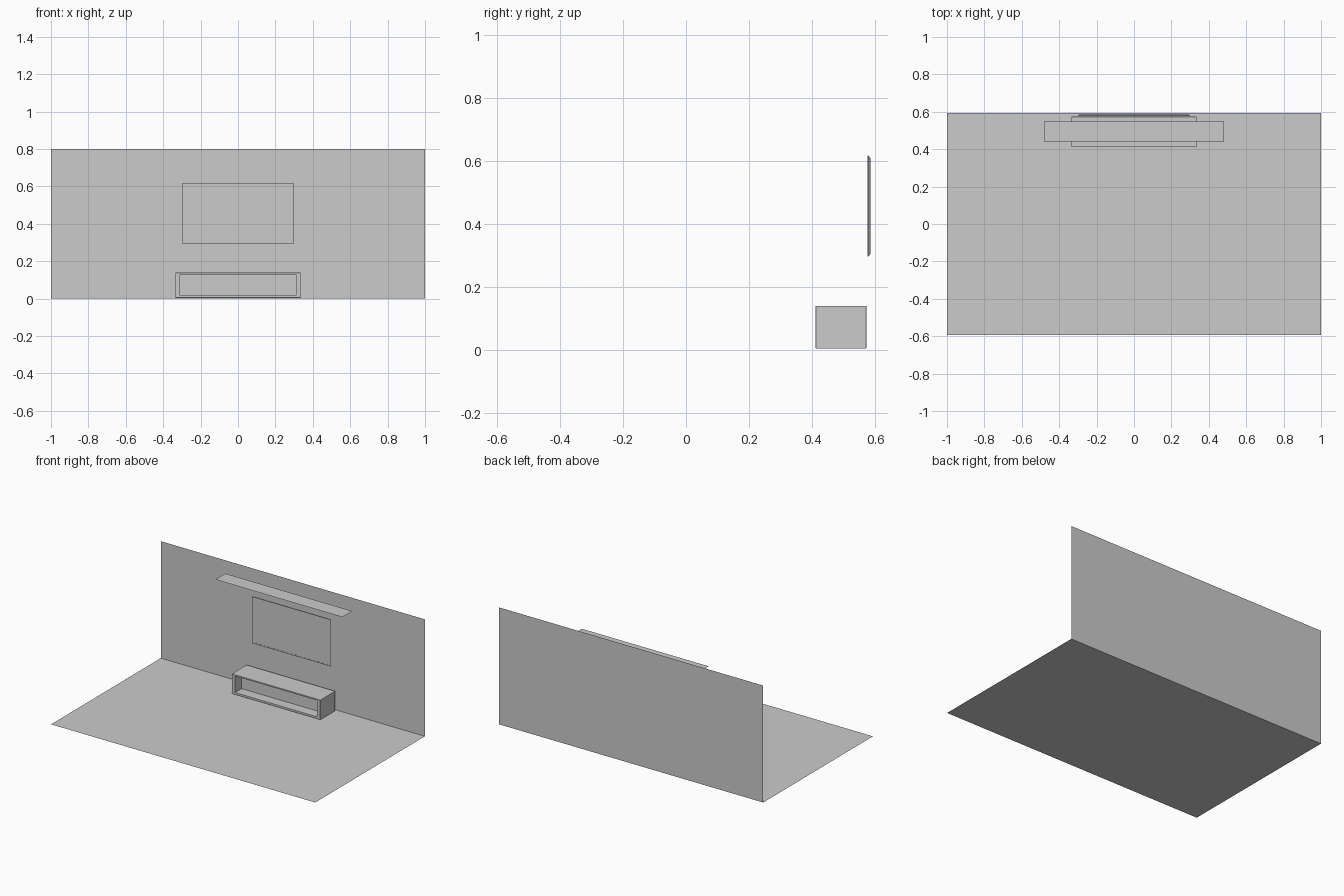
import bpy, bmesh

if "Cube" in bpy.data.objects:
    bpy.data.objects.remove(bpy.data.objects["Cube"])


def finish(name, bm, fix=True):
    if fix:
        bmesh.ops.recalc_face_normals(bm, faces=bm.faces[:])
    mesh = bpy.data.meshes.new(name)
    bm.to_mesh(mesh)
    bm.free()
    ob = bpy.data.objects.new(name, mesh)
    bpy.context.collection.objects.link(ob)
    return ob


def quad(name, corners):
    bm = bmesh.new()
    bm.faces.new([bm.verts.new(c) for c in corners])
    return finish(name, bm, False)


def ring_solid(name, rings):
    """Skin rectangular rings (x half, z low, z high, y) and cap both ends."""
    bm = bmesh.new()
    loops = []
    for hx, z0, z1, y in rings:
        loops.append([bm.verts.new((x, y, z)) for x, z in
                      ((-hx, z0), (hx, z0), (hx, z1), (-hx, z1))])
    for a, b in zip(loops, loops[1:]):
        for i in range(4):
            j = (i + 1) % 4
            bm.faces.new((a[i], a[j], b[j], b[i]))
    bm.faces.new(loops[0])
    bm.faces.new(loops[-1])
    return finish(name, bm)


# room planes
quad("floor", [(-1, -0.593, 0), (1, -0.593, 0), (1, 0.593, 0), (-1, 0.593, 0)])
quad("back_wall", [(-1, 0.593, 0), (1, 0.593, 0), (1, 0.593, 0.8), (-1, 0.593, 0.8)])

# thin shelf panel above the screen
quad("wall_shelf", [(-0.48, 0.441, 0.735), (0.48, 0.441, 0.735),
                    (0.48, 0.548, 0.735), (-0.48, 0.548, 0.735)])

# low media cabinet: outer box, front rim, recessed niche
ring_solid("media_cabinet", [
    (0.333, 0.006, 0.137, 0.574),
    (0.335, 0.004, 0.139, 0.572),
    (0.335, 0.004, 0.139, 0.413),
    (0.334, 0.005, 0.138, 0.412),
    (0.310, 0.018, 0.130, 0.412),
    (0.310, 0.018, 0.130, 0.482),
])

# flat television: tapered back, thin bezel, slightly recessed screen
ring_solid("television", [
    (0.290, 0.305, 0.607, 0.586),
    (0.296, 0.299, 0.613, 0.583),
    (0.299, 0.296, 0.616, 0.579),
    (0.299, 0.296, 0.616, 0.577),
    (0.295, 0.304, 0.612, 0.577),
    (0.295, 0.304, 0.612, 0.578),
])
